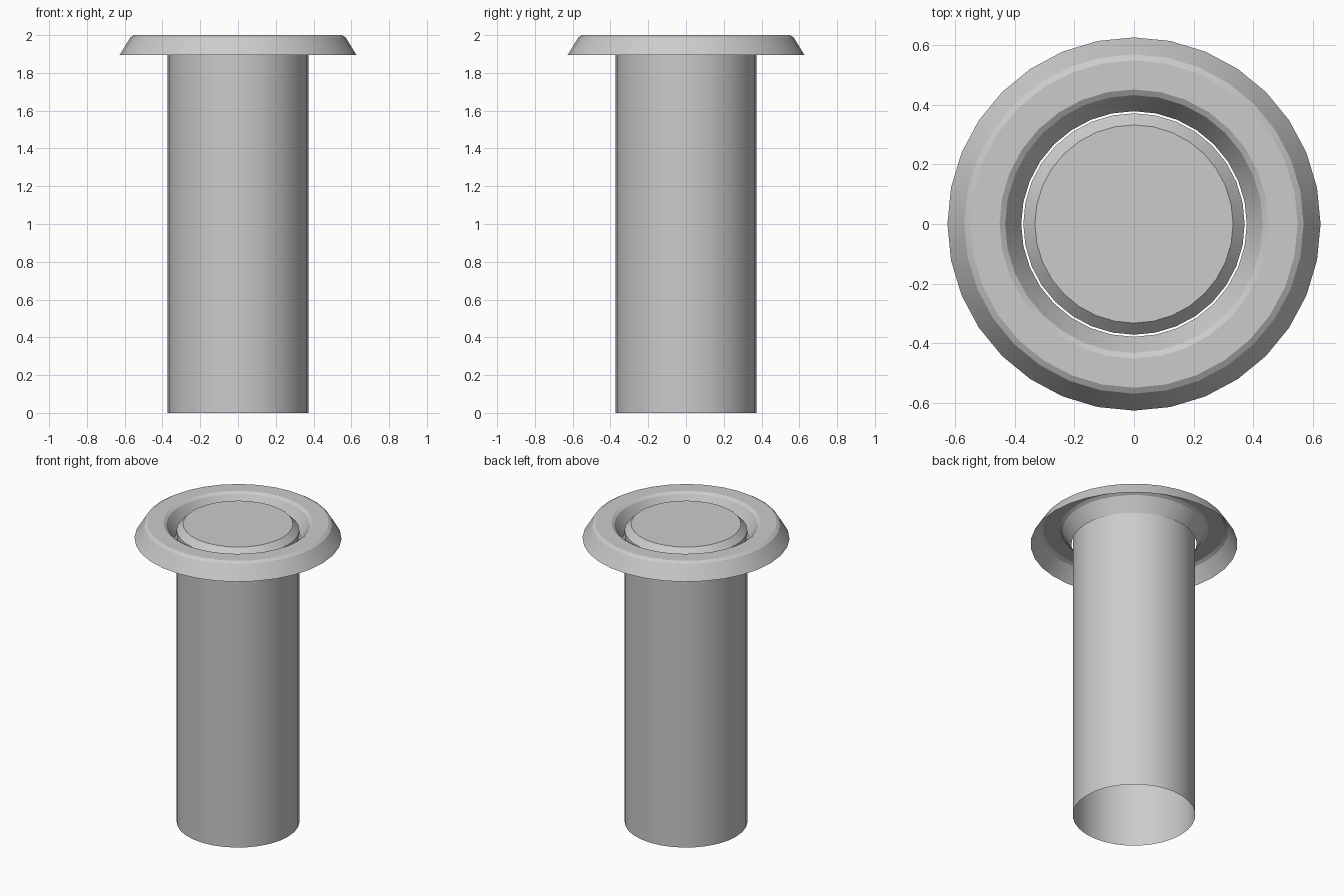
import bpy, bmesh, math

if "Cube" in bpy.data.objects:
    bpy.data.objects.remove(bpy.data.objects["Cube"])

SIDES = 32


def lathe(name, profile, cap_top=False):
    """Revolve (radius, z) points around z as an open shell."""
    bm = bmesh.new()
    rings = []
    for r, z in profile:
        rings.append([bm.verts.new((r * math.cos(2 * math.pi * i / SIDES),
                                    r * math.sin(2 * math.pi * i / SIDES), z))
                      for i in range(SIDES)])
    for a, b in zip(rings, rings[1:]):
        for i in range(SIDES):
            j = (i + 1) % SIDES
            bm.faces.new((a[i], a[j], b[j], b[i]))
    if cap_top:
        bm.faces.new(rings[-1])
    mesh = bpy.data.meshes.new(name)
    bm.to_mesh(mesh)
    bm.free()
    obj = bpy.data.objects.new(name, mesh)
    bpy.context.collection.objects.link(obj)
    bpy.ops.object.select_all(action='DESELECT')
    obj.select_set(True)
    bpy.context.view_layer.objects.active = obj
    bpy.ops.object.shade_smooth_by_angle(angle=math.radians(25))
    return obj


# Hollow post, open at the bottom, with a bevelled cap
lathe("post", [(0.372, 0), (0.372, 1.95), (0.333, 1.99)], cap_top=True)

# Collar ring: sloped outer and inner walls, small bevels, open underneath
lathe("collar", [(0.627, 1.895), (0.57, 1.988), (0.55, 2.0),
                 (0.452, 2.0), (0.433, 1.988), (0.379, 1.895)])
